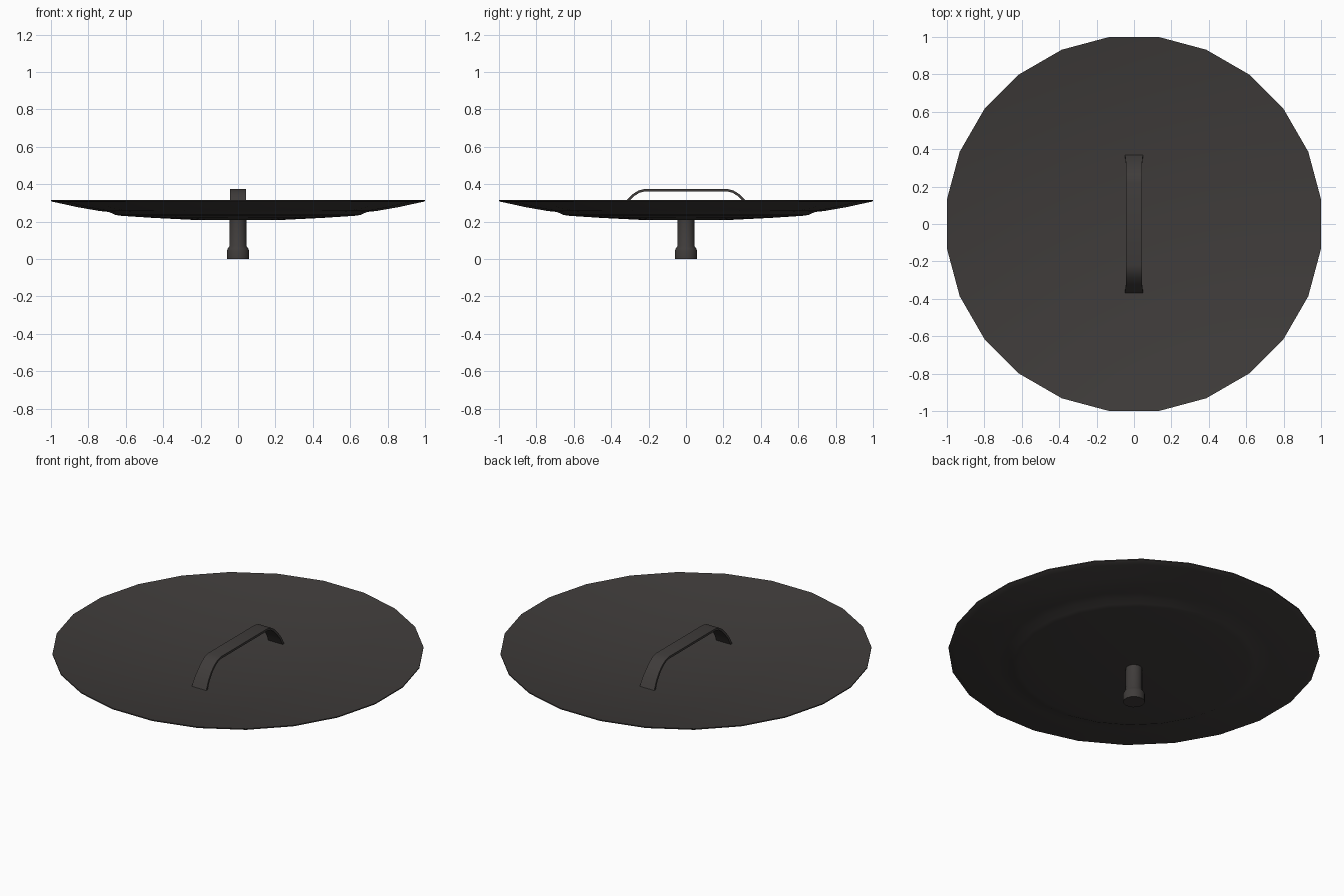
import bpy, bmesh
from math import cos, sin, pi, radians

if "Cube" in bpy.data.objects:
    bpy.data.objects.remove(bpy.data.objects["Cube"])

mat = bpy.data.materials.new("dark_metal")
mat.diffuse_color = (0.05, 0.045, 0.043, 1)
mat.use_nodes = True
mat.node_tree.nodes["Principled BSDF"].inputs["Base Color"].default_value = mat.diffuse_color


def finish(name, bm, angle):
    bmesh.ops.remove_doubles(bm, verts=bm.verts, dist=1e-5)
    bmesh.ops.recalc_face_normals(bm, faces=bm.faces)
    me = bpy.data.meshes.new(name)
    bm.to_mesh(me)
    bm.free()
    me.materials.append(mat)
    ob = bpy.data.objects.new(name, me)
    bpy.context.collection.objects.link(ob)
    bpy.ops.object.select_all(action='DESELECT')
    ob.select_set(True)
    bpy.context.view_layer.objects.active = ob
    bpy.ops.object.shade_smooth_by_angle(angle=radians(angle))
    return ob


def lathe(name, profile, sides, angle=30):
    """Revolve (radius, z) points, with flat sides facing the axes."""
    bm = bmesh.new()
    rings = [[bm.verts.new((r * cos((i + .5) * 2 * pi / sides),
                            r * sin((i + .5) * 2 * pi / sides), z))
              for i in range(sides)] if r else [bm.verts.new((0, 0, z))]
             for r, z in profile]
    for a, b in zip(rings, rings[1:]):
        for i in range(sides):
            j = (i + 1) % sides
            if len(a) == 1:
                bm.faces.new((a[0], b[i], b[j]))
            elif len(b) == 1:
                bm.faces.new((a[i], a[j], b[0]))
            else:
                bm.faces.new((a[i], a[j], b[j], b[i]))
    return finish(name, bm, angle)


# shallow dished lid: stepped underside, rim, smooth concave top
k = 1 / cos(pi / 24)
under = [(0, .208), (.23, .209), (.45, .220), (.62, .231), (.655, .236),
         (.69, .252), (.74, .257), (.86, .278), (.965, .301), (.99, .306), (1, .311)]
top = [(1, .317)] + [(r, .216 + .101 * r * r) for r in (.97, .8, .6, .4, .2)] + [(0, .216)]
lathe("lid", [(r * k, z) for r, z in under + top], 24, 25)

# stem below with a wider foot
lathe("stem", [(0, 0), (.059, 0), (.06, .045), (.056, .056), (.046, .07),
               (.045, .212), (0, .212)], 16, 40)

# strap handle: mirrored half path of (y, z, half width)
half = [(.372, .226, .048), (.345, .278, .045), (.315, .317, .042), (.285, .347, .042),
        (.255, .366, .042), (.22, .375, .042)]
path = [(-y, z, w) for y, z, w in half] + half[::-1]
bm = bmesh.new()
secs = []
for i, (y, z, w) in enumerate(path):
    p, n = path[max(i - 1, 0)], path[min(i + 1, len(path) - 1)]
    dy, dz = n[0] - p[0], n[1] - p[1]
    d = (dy * dy + dz * dz) ** .5
    ny, nz = dz / d * .013, -dy / d * .013   # inward offset for thickness
    secs.append([bm.verts.new(c) for c in ((-w, y, z), (w, y, z),
                                           (w, y + ny, z + nz), (-w, y + ny, z + nz))])
for a, b in zip(secs, secs[1:]):
    for i in range(4):
        j = (i + 1) % 4
        bm.faces.new((a[i], a[j], b[j], b[i]))
bm.faces.new(secs[0])
bm.faces.new(secs[-1])
finish("handle", bm, 40)
